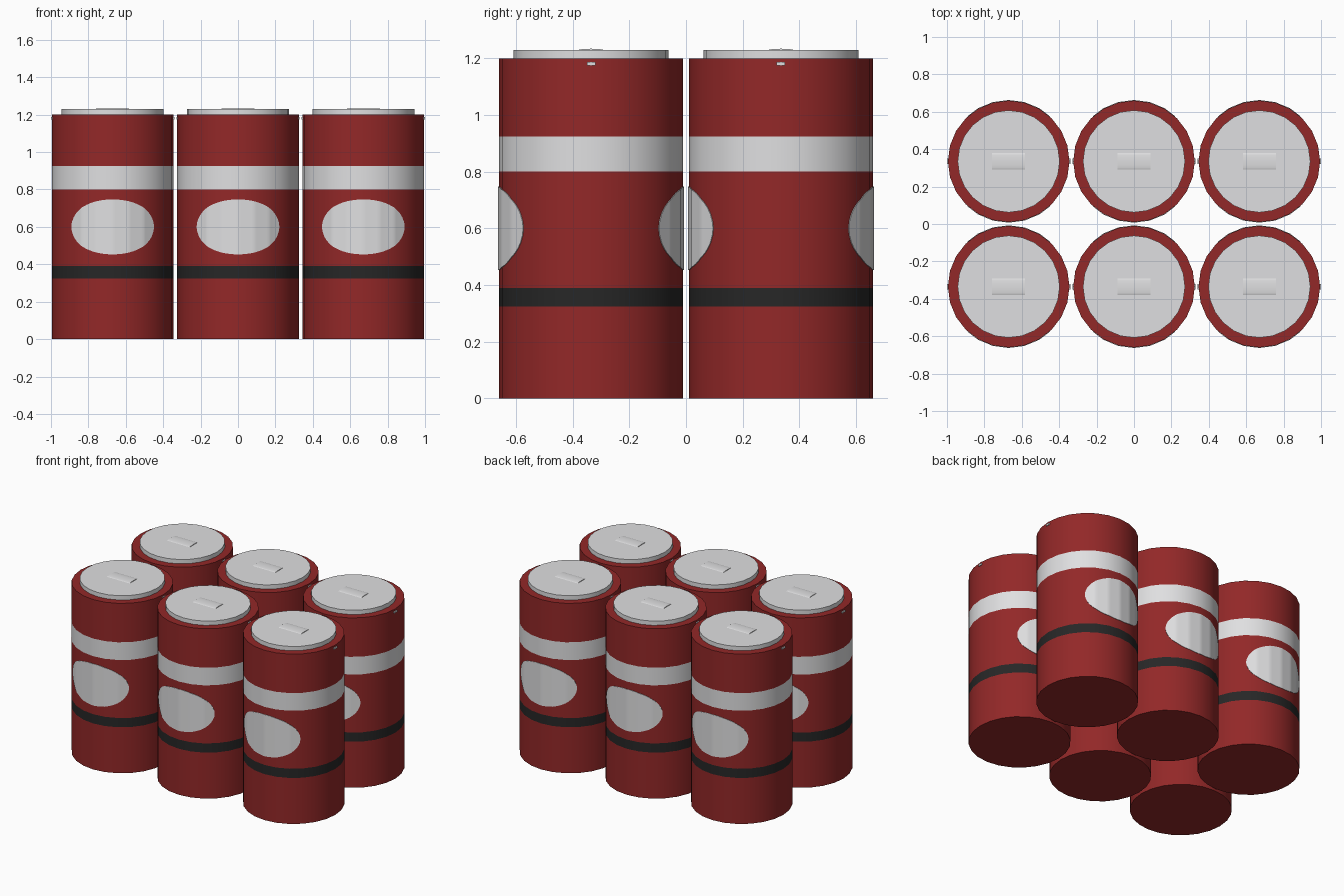
import bpy, bmesh, math

if "Cube" in bpy.data.objects:
    bpy.data.objects.remove(bpy.data.objects["Cube"])

N, R, H = 24, 0.325, 1.2          # can sides, radius, height
STEP = 2 * math.pi / N


def material(name, rgb):
    m = bpy.data.materials.new(name)
    m.diffuse_color = (*rgb, 1)
    m.use_nodes = True
    m.node_tree.nodes["Principled BSDF"].inputs["Base Color"].default_value = m.diffuse_color
    return m


RED = material("dark red", (0.29, 0.021, 0.021))
WHITE = material("light grey", (0.74, 0.74, 0.75))
BLACK = material("charcoal", (0.02, 0.02, 0.02))


def finish(name, bm, mats, loc):
    bmesh.ops.recalc_face_normals(bm, faces=bm.faces)
    me = bpy.data.meshes.new(name)
    bm.to_mesh(me)
    bm.free()
    for m in mats:
        me.materials.append(m)
    ob = bpy.data.objects.new(name, me)
    bpy.context.collection.objects.link(ob)
    ob.location = loc
    bpy.context.view_layer.objects.active = ob
    ob.select_set(True)
    bpy.ops.object.shade_smooth_by_angle(angle=math.radians(35))
    ob.select_set(False)
    return ob


def drum(name, rings, mats, colours, loc):
    """Capped cylinder from (radius, z) rings, one colour index per band."""
    bm = bmesh.new()
    loops = [[bm.verts.new((r * math.cos(i * STEP), r * math.sin(i * STEP), z))
              for i in range(N)] for r, z in rings]
    for a, b, c in zip(loops, loops[1:], colours):
        for i in range(N):
            j = (i + 1) % N
            bm.faces.new((a[i], a[j], b[j], b[i])).material_index = c
    bm.faces.new(loops[0][::-1])
    bm.faces.new(loops[-1])
    return finish(name, bm, mats, loc)


def oval(name, side, loc):
    """Thin oval plate wrapped on the can's facets, facing side (-1 front, 1 back)."""
    half_a, half_h = 0.743, 0.147
    angles = {k * STEP / 6 for k in range(-17, 18)} | {s * half_a * f for s in (-1, 1) for f in (0.985, 0.999)}
    bm = bmesh.new()
    cols = []
    for a in sorted(x for x in angles if abs(x) < half_a):
        r = R * math.cos(STEP / 2) / math.cos(a % STEP - STEP / 2) + 0.003
        h = half_h * math.sqrt(1 - (a / half_a) ** 2)
        x, y = r * math.sin(a), side * r * math.cos(a)
        cols.append([bm.verts.new((x, y, 0.6 + s * h)) for s in (-1, 1)])
    for p, q in zip(cols, cols[1:]):
        f = bm.faces.new((p[0], q[0], q[1], p[1]))
        f.normal_update()
    ob_faces = [f for f in bm.faces if f.normal.y * side < 0]
    bmesh.ops.reverse_faces(bm, faces=ob_faces)
    # short rim back to the can closes the plate
    edges = [e for e in bm.edges if e.is_boundary]
    new = bmesh.ops.extrude_edge_only(bm, edges=edges)["geom"]
    for v in (g for g in new if isinstance(g, bmesh.types.BMVert)):
        k = 1 - 0.005 / R
        v.co.x *= k
        v.co.y *= k
    return finish(name, bm, [WHITE], loc)


def pull_tab(name, loc):
    """Very low arched strip on the lid."""
    bm = bmesh.new()
    n = 8
    cols = []
    for i in range(n + 1):
        t = math.pi * i / n
        y, z = -0.047 * math.cos(t), 1.228 + 0.006 * math.sin(t)
        cols.append([bm.verts.new((x, y, z)) for x in (-0.088, 0.088)])
    for p, q in zip(cols, cols[1:]):
        bm.faces.new((p[0], p[1], q[1], q[0]))
    for k in (0, 1):
        bm.faces.new([c[k] for c in cols])
    bm.faces.new((cols[0][0], cols[-1][0], cols[-1][1], cols[0][1]))
    return finish(name, bm, [WHITE], loc)


def clip(name, side, loc):
    """Small clip on the can's side, under the rim."""
    bm = bmesh.new()
    bmesh.ops.create_cube(bm, size=1)
    for v in bm.verts:
        v.co = (side * 0.32 + v.co.x * 0.02, v.co.y * 0.03, 1.181 + v.co.z * 0.012)
    return finish(name, bm, [WHITE], loc)


n = 0
for cx in (-0.67, 0, 0.67):
    for cy in (-0.335, 0.335):
        n += 1
        loc = (cx, cy, 0)
        # body with a black lower stripe and a light upper band
        drum(f"can_body_{n}", [(R, z) for z in (0, 0.325, 0.39, 0.80, 0.925, H)],
             [RED, WHITE, BLACK], [0, 2, 0, 1, 0], loc)
        drum(f"can_lid_{n}", [(0.273, 1.195), (0.273, 1.23)], [WHITE], [0], loc)
        pull_tab(f"pull_tab_{n}", loc)
        for s, where in ((-1, "front"), (1, "back")):
            oval(f"oval_{where}_{n}", s, loc)
        for s, where in ((-1, "left"), (1, "right")):
            clip(f"side_clip_{where}_{n}", s, loc)
